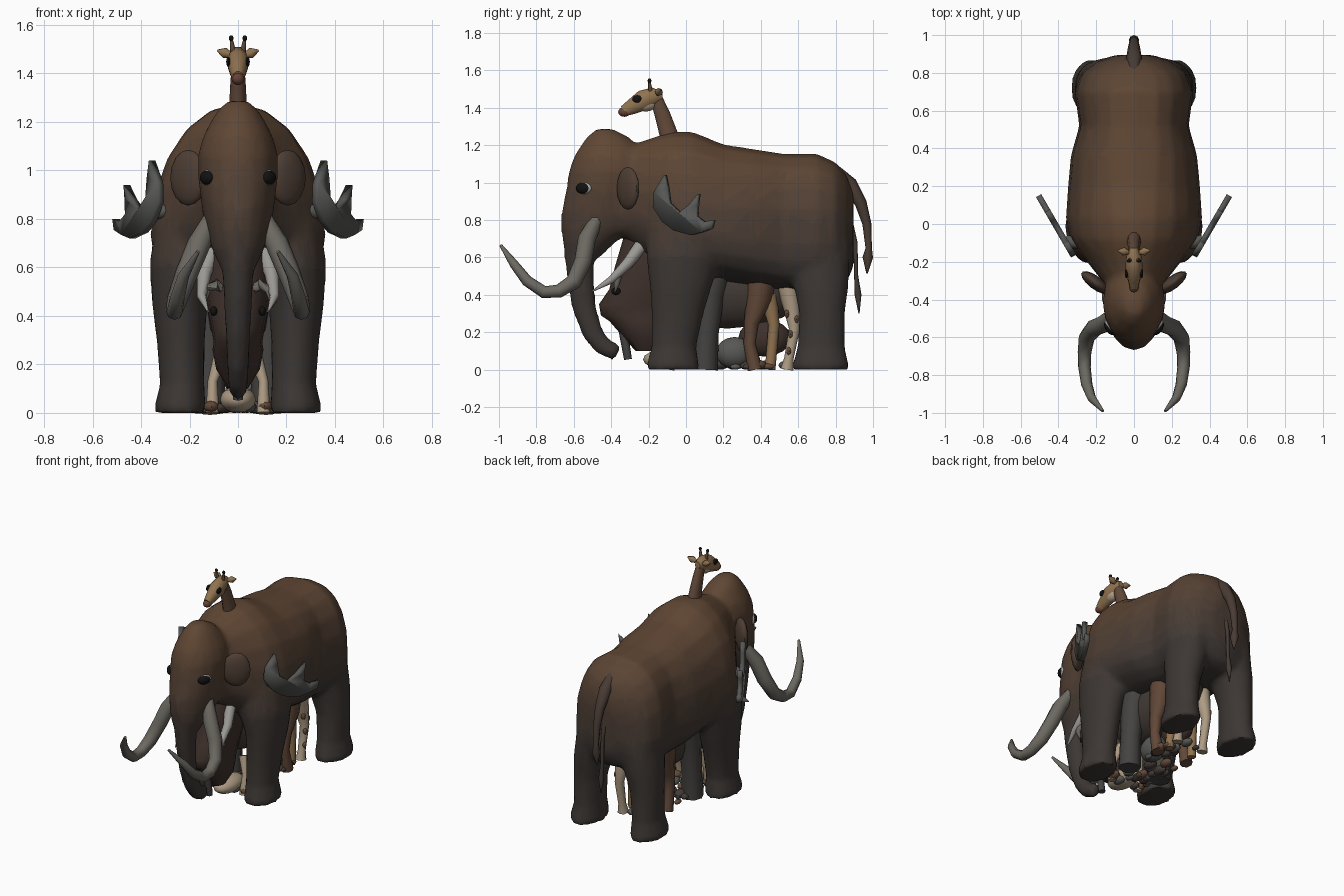
import bpy, bmesh, math, random
from mathutils import Vector, Matrix

if "Cube" in bpy.data.objects:
    bpy.data.objects.remove(bpy.data.objects["Cube"])

random.seed(4)
N = 16


def material(name, rgb):
    m = bpy.data.materials.new(name)
    m.diffuse_color = (*rgb, 1)
    m.use_nodes = True
    m.node_tree.nodes["Principled BSDF"].inputs["Base Color"].default_value = m.diffuse_color
    return m


HORN = material("horn", (0.15, 0.14, 0.12))
PALE = material("pale_ivory", (0.33, 0.32, 0.30))
GREY = material("antler_grey", (0.095, 0.095, 0.09))
HIDE = material("grey_hide", (0.06, 0.056, 0.052))
DARK = material("dark_hide", (0.055, 0.043, 0.037))
RED = material("red_brown", (0.05, 0.031, 0.025))
BROWN = material("leg_brown", (0.12, 0.065, 0.04))
TAN = material("tan", (0.28, 0.17, 0.08))
CREAM = material("cream", (0.42, 0.33, 0.23))
MUZZLE = material("muzzle", (0.14, 0.055, 0.035))
BLACK = material("black", (0.006, 0.006, 0.006))
WHITE = material("eye_rim", (0.4, 0.4, 0.38))
BANDS = [material(f"fur_{i}", [a + (b - a) * i / 7 for a, b in
         zip((0.046, 0.038, 0.034), (0.115, 0.062, 0.034))]) for i in range(8)]


def add_mesh(name, bm, mat):
    bmesh.ops.recalc_face_normals(bm, faces=bm.faces)
    me = bpy.data.meshes.new(name)
    bm.to_mesh(me)
    bm.free()
    ob = bpy.data.objects.new(name, me)
    bpy.context.collection.objects.link(ob)
    if mat:
        me.materials.append(mat)
    return ob


def loft(name, rings, mat=None):
    bm = bmesh.new()
    vs = [[bm.verts.new(p) for p in r] for r in rings]
    for a, b in zip(vs, vs[1:]):
        n = len(a)
        for i in range(n):
            bm.faces.new((a[i], a[(i + 1) % n], b[(i + 1) % n], b[i]))
    bm.faces.new(vs[0])
    bm.faces.new(vs[-1])
    return add_mesh(name, bm, mat)


def slices(name, rows, mat=None, cx=0):
    # horizontal cross-sections: z, front y, back y, half width, x offset
    out = []
    for z, f, b, w, *off in rows:
        x0 = cx * off[0] if off else 0
        out.append([(x0 + w * math.cos(t), (f + b) / 2 + (b - f) / 2 * math.sin(t), z)
                    for t in (2 * math.pi * i / N for i in range(N))])
    return loft(name, out, mat)


def tube(name, pts, mat=None, squash=1, sides=8, flip=1):
    # points: x, y, z, radius
    p = [Vector((q[0] * flip, q[1], q[2])) for q in pts]
    rings = []
    for i, c in enumerate(p):
        t = (p[min(i + 1, len(p) - 1)] - p[max(i - 1, 0)]).normalized()
        ref = Vector((0, 1, 0)) if abs(t.x) > 0.85 else Vector((1, 0, 0))
        u = (ref - t * ref.dot(t)).normalized()
        v = t.cross(u)
        r = pts[i][3]
        rings.append([c + u * r * squash * math.cos(a) + v * r * math.sin(a)
                      for a in (2 * math.pi * k / sides for k in range(sides))])
    return loft(name, rings, mat)


def ball(name, loc, size, mat, rz=0, seg=14):
    bm = bmesh.new()
    bmesh.ops.create_uvsphere(bm, u_segments=seg, v_segments=8, radius=1)
    bm.transform(Matrix.Translation(loc) @ Matrix.Rotation(rz, 4, 'Z') @ Matrix.Diagonal((*size, 1)))
    return add_mesh(name, bm, mat)


def egg(y, w, zb, zt, k):
    zc, out = zb + 0.33 * (zt - zb), []
    for i in range(20):
        c, s = math.cos(i * math.pi / 10), math.sin(i * math.pi / 10)
        h = zt - zc if s > 0 else zc - zb
        out.append((w * math.copysign(abs(c) ** k, c), y, zc + h * math.copysign(abs(s) ** k, s)))
    return out


# Mammoth torso, head, trunk and legs, fused into one skin
parts = [loft("mammoth", [egg(*r) for r in [
    (-.40, .11, .74, 1.14, .9), (-.30, .17, .68, 1.20, .9), (-.20, .25, .58, 1.235, .97), (-.08, .34, .49, 1.275, 1),
    (.03, .362, .46, 1.275, 1), (.20, .35, .46, 1.205, .92), (.36, .335, .44, 1.18, .84), (.52, .29, .42, 1.155, .78),
    (.70, .315, .43, 1.155, .78), (.80, .28, .44, 1.11, .8), (.86, .20, .47, 1.04, .85), (.895, .10, .55, .95, .9)]])]
parts.append(slices("head", [
    (.60, -.64, -.46, .075), (.68, -.66, -.38, .11), (.75, -.668, -.27, .132), (.83, -.668, -.22, .148),
    (.97, -.64, -.2, .165), (1.07, -.625, -.2, .165), (1.15, -.595, -.22, .14), (1.24, -.535, -.3, .09),
    (1.287, -.48, -.39, .045)]))
parts.append(tube("trunk", [(0, -.56, .78, .1), (0, -.57, .64, .085), (0, -.565, .5, .074), (0, -.545, .33, .064),
    (0, -.50, .2, .057), (0, -.45, .13, .052), (0, -.365, .085, .044)], squash=.82, sides=12))
for s in (1, -1):
    parts.append(slices("front_leg", [
        (0, -.215, .075, .105, .238), (.035, -.21, .07, .105, .238), (.12, -.185, .055, .092, .23),
        (.3, -.185, .095, .1, .236), (.45, -.195, .14, .115, .24), (.62, -.215, .19, .15, .215),
        (.85, -.2, .2, .15, .18)], cx=s))
    parts.append(slices("hind_leg", [
        (0, .565, .875, .105, .228), (.035, .57, .87, .105, .228), (.12, .595, .85, .09, .22),
        (.3, .605, .85, .1, .215), (.45, .575, .87, .12, .19), (.65, .54, .88, .13, .155),
        (.85, .57, .86, .12, .14)], cx=s))
bpy.ops.object.select_all(action='DESELECT')
for p in parts:
    p.select_set(True)
body = parts[0]
bpy.context.view_layer.objects.active = body
bpy.ops.object.join()
rm = body.modifiers.new("fuse", 'REMESH')
rm.mode, rm.voxel_size = 'VOXEL', 0.018
sm = body.modifiers.new("soften", 'SMOOTH')
sm.factor, sm.iterations = 0.5, 6
body.modifiers.new("reduce", 'DECIMATE').ratio = 0.2
for m in ("fuse", "soften", "reduce"):
    bpy.ops.object.modifier_apply(modifier=m)
body.data.materials.clear()
for m in BANDS:
    body.data.materials.append(m)
for f in body.data.polygons:
    f.material_index = max(0, min(7, int((f.center.z - 0.5) / 0.72 * 8)))

# Tails
tube("tail", [(0, .80, 1.065, .03), (0, .875, .99, .042), (0, .935, .89, .032), (0, .967, .78, .024),
              (0, .977, .65, .017), (0, .972, .6, .028), (0, .968, .515, .004)], BANDS[2])
tube("thin_tail", [(0, .87, .8, .02), (0, .905, .68, .012), (0, .91, .5, .011), (0, .92, .4, .018),
                   (0, .925, .3, .003)], DARK)

ANTLER = [(-.17, .87), (-.165, .95), (-.11, 1.04), (-.095, .97), (-.085, .89), (-.03, .84), (.02, .88), (.07, .94),
          (.063, .88), (.06, .82), (.1, .79), (.15, .80), (.14, .755), (.09, .735), (.03, .72), (-.06, .745), (-.12, .79)]

for s in (1, -1):
    side = "right" if s > 0 else "left"
    # Mammoth ears, eyes and tusks
    ball(f"ear_{side}", (.205 * s, -.31, .97), (.09, .035, .115), BANDS[3], rz=.65 * s)
    ball(f"eye_rim_{side}", (.123 * s, -.545, .97), (.022, .047, .033), WHITE, rz=-.6 * s)
    ball(f"eye_{side}", (.128 * s, -.552, .97), (.023, .042, .029), BLACK, rz=-.6 * s)
    tube(f"tusk_{side}", [(.11, -.48, .8, .035), (.16, -.53, .7, .048), (.21, -.55, .58, .047), (.25, -.60, .47, .043),
         (.262, -.68, .42, .036), (.262, -.76, .415, .033), (.25, -.85, .475, .03), (.225, -.92, .565, .024),
         (.165, -.99, .665, .008)], HORN, flip=s)
    # Palmate antlers
    bm = bmesh.new()
    palm = bm.faces.new([bm.verts.new(((.418 + .58 * y) * s, y, z)) for y, z in ANTLER])
    palm.normal_update()
    bmesh.ops.triangulate(bm, faces=[palm], ngon_method='EAR_CLIP')
    ant = add_mesh(f"antler_{side}", bm, GREY)
    so = ant.modifiers.new("thick", 'SOLIDIFY')
    so.thickness, so.offset = .032, 0
    tube(f"antler_stem_{side}", [(.26, -.1, .84, .03), (.32, -.1, .83, .03), (.36, -.08, .82, .025)], GREY, flip=s)
    # Giraffe ears, horns and eyes
    tube(f"giraffe_ear_{side}", [(.03, -.15, 1.475, .012), (.055, -.145, 1.485, .022), (.085, -.14, 1.495, .004)],
         TAN, flip=s)
    tube(f"giraffe_horn_{side}", [(.02, -.19, 1.49, .012), (.027, -.195, 1.535, .007)], BROWN, flip=s)
    ball(f"horn_knob_{side}", (.028 * s, -.195, 1.545), (.01, .01, .012), BLACK, seg=8)
    ball(f"giraffe_eye_{side}", (.04 * s, -.262, 1.448), (.009, .025, .02), BLACK)
    # Inner animals: slim tusks, curled horns, eyes and legs
    tube(f"slim_tusk_{side}", [(.1, -.22, .69, .04), (.14, -.31, .57, .03), (.15, -.4, .48, .02),
         (.125, -.5, .42, .004)], PALE, flip=s)
    tube(f"curled_horn_{side}", [(.05, -.34, .5, .025), (.09, -.36, .53, .024), (.13, -.36, .51, .021),
         (.145, -.37, .46, .016), (.12, -.38, .415, .004)], HORN, flip=s)
    ball(f"bison_eye_{side}", (.1 * s, -.375, .42), (.015, .025, .02), BLACK)
    for nm, mat, pts in [
        ("grey_leg", HIDE, [(.1, .16, .6, .1), (.12, .13, .4, .075), (.12, .11, .2, .065), (.12, .1, 0, .07)]),
        ("brown_leg", BROWN, [(.1, .41, .55, .09), (.11, .39, .38, .07), (.115, .35, .25, .04), (.115, .34, .14, .032),
                              (.115, .37, 0, .04)]),
        ("spotted_leg", CREAM, [(.09, .53, .5, .06), (.09, .565, .33, .045), (.1, .58, .22, .03), (.1, .55, .06, .025),
                                (.1, .54, 0, .035)]),
        ("slim_leg", TAN, [(.08, .44, .4, .05), (.08, .47, .24, .03), (.09, .45, 0, .028)]),
        ("pale_foreleg", CREAM, [(.07, -.04, .24, .03), (.105, -.07, .13, .02), (.105, -.09, 0, .028)])]:
        tube(f"{nm}_{side}", pts, mat, flip=s)
    # Dark patches on the spotted legs
    for i, (y, z) in enumerate([(.54, .3), (.59, .27), (.56, .19), (.55, .1)]):
        ball(f"leg_spot_{side}_{i}", (.118 * s, y, z), (.016, .014, .022), BROWN, seg=8)

# Giraffe neck and head
tube("giraffe_neck", [(0, -.07, 1.15, .065), (0, -.09, 1.25, .052), (0, -.125, 1.36, .044), (0, -.16, 1.455, .034)],
     BROWN, squash=.72, sides=10)
tube("giraffe_head", [(0, -.125, 1.465, .024), (0, -.17, 1.462, .05), (0, -.23, 1.44, .058), (0, -.29, 1.405, .043),
     (0, -.335, 1.382, .03)], TAN, squash=.8, sides=10)
ball("giraffe_muzzle", (0, -.33, 1.378), (.027, .033, .026), MUZZLE)
ball("giraffe_jaw", (0, -.215, 1.422), (.038, .06, .042), CREAM)

# Bison head with its beard, and the small trunk hanging before it
slices("bison_head", [(.10, -.27, -.15, .04), (.18, -.34, -.1, .09), (.26, -.41, -.08, .105), (.29, -.455, -.06, .1),
       (.35, -.465, -.04, .11), (.43, -.41, -.02, .125), (.55, -.38, 0, .14), (.72, -.33, .05, .13)], RED)
tube("small_trunk", [(0, -.35, .34, .03), (0, -.335, .2, .024), (0, -.31, .055, .021)], HIDE)
# Bodies and small creatures packed under the belly
ball("inner_body", (0, .22, .42), (.14, .42, .2), DARK)
ball("grey_lump", (.06, .26, .09), (.07, .1, .085), GREY)
ball("pale_lump", (0, -.1, .055), (.075, .13, .055), CREAM)
ball("red_lump", (0, .42, .17), (.07, .14, .1), RED)
for i in range(44):
    r = random.uniform(.018, .035)
    ball(f"little_foot_{i + 1}", (random.uniform(-.12, .12), random.uniform(-.12, .56), r * .8),
         (r, r * 1.5, r * .8), random.choice([DARK, DARK, BROWN, RED, GREY]), seg=8)

bpy.ops.object.select_all(action='SELECT')
bpy.ops.object.shade_smooth_by_angle(angle=math.radians(50))
